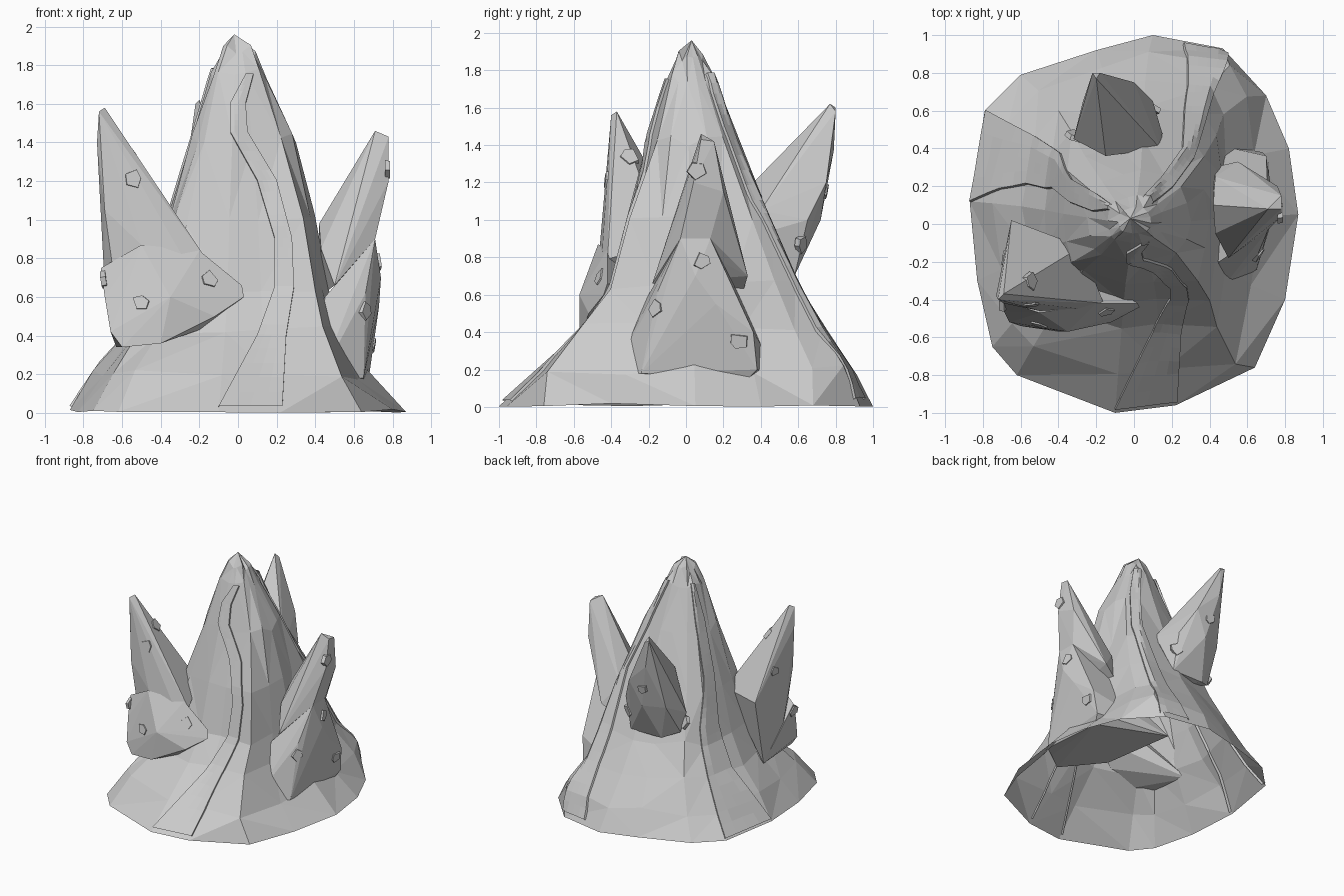
import bpy, bmesh, math, random
from mathutils import Vector
from mathutils.bvhtree import BVHTree

random.seed(4)
if "Cube" in bpy.data.objects:
    bpy.data.objects.remove(bpy.data.objects["Cube"])

# One stone colour for everything
stone = bpy.data.materials.new("stone_grey")
stone.use_nodes = True
colour = (0.6, 0.6, 0.6, 1)
stone.diffuse_color = colour
stone.node_tree.nodes["Principled BSDF"].inputs["Base Color"].default_value = colour


def finish(name, bm):
    """Turn a bmesh into a flat-shaded stone object and return its ray-cast tree."""
    bmesh.ops.recalc_face_normals(bm, faces=bm.faces)
    tree = BVHTree.FromBMesh(bm)
    mesh = bpy.data.meshes.new(name)
    bm.to_mesh(mesh)
    bm.free()
    mesh.materials.append(stone)
    bpy.context.collection.objects.link(bpy.data.objects.new(name, mesh))
    return tree


def bridge(bm, lower, upper, closed):
    """Skin two rows of vertices with quads."""
    count = len(lower)
    for i in range(count if closed else count - 1):
        j = (i + 1) % count
        bm.faces.new((lower[i], lower[j], upper[j], upper[i]))


# Mound: the rim outline is shrunk ring by ring up to the peak, open below
rim = [(.87, .05), (.82, .4), (.7, .68), (.47, .93), (.1, 1), (-.2, .92),
       (-.6, .79), (-.79, .6), (-.87, .12), (-.83, -.3), (-.75, -.65),
       (-.62, -.8), (-.1, -1), (.22, -.96), (.64, -.76), (.8, -.4)]
# Fuller corners at the back right and front right of the lower mound
corners = {2: (1.13, 1.12), 3: (1.4, 1), 14: (1.12, 1.25)}
# height, then reach to the +x, back, -x and front sides
levels = [(.02, .87, 1, .87, 1), (.2, .66, .89, .73, .79), (.42, .52, .76, .58, .56),
          (.65, .48, .62, .48, .42), (1, .4, .46, .38, .31), (1.42, .3, .28, .24, .2),
          (1.76, .15, .15, .14, .1), (1.88, .09, .09, .08, .05)]


def build_mound():
    bm = bmesh.new()
    previous = None
    for level, (z, right, back, left, front) in enumerate(levels):
        ring = []
        for i, (x, y) in enumerate(rim):
            scale = 1 if level == 0 else random.uniform(.98, 1.03)
            if 0 < level < 5:
                wide, deep = corners.get(i, (1, 1))
                x, y = x * wide, y * deep
            sx = right if x > 0 else left
            sy = back if y > 0 else front
            drop = random.uniform(-.02, 0) if level == 0 else random.uniform(-.03, .03)
            ring.append(bm.verts.new((x * sx / .87 * scale, y * sy * scale, z + drop)))
        if previous:
            bridge(bm, previous, ring, True)
        previous = ring
    peak = bm.verts.new((-.02, .03, 1.96))
    for i, vert in enumerate(previous):
        bm.faces.new((vert, previous[(i + 1) % len(previous)], peak))
    bmesh.ops.triangulate(bm, faces=bm.faces)
    return finish("mound", bm)


def build_rock(name, points):
    """Faceted rock wrapped tightly round a few corner points."""
    bm = bmesh.new()
    for point in points:
        bm.verts.new(point)
    result = bmesh.ops.convex_hull(bm, input=bm.verts)
    loose = {v for v in result["geom_interior"] if isinstance(v, bmesh.types.BMVert)}
    bmesh.ops.delete(bm, geom=list(loose), context="VERTS")
    return finish(name, bm)


def outward(azimuth):
    a = math.radians(azimuth)
    return Vector((math.cos(a), math.sin(a), 0))


def cast(tree, azimuth, side, z):
    """Hit a surface from outside, looking inward along an azimuth in degrees."""
    out = outward(azimuth)
    start = out * 3 + Vector((-out.y, out.x, 0)) * side + Vector((0, 0, z))
    hit, normal, _, _ = tree.ray_cast(start, -out)
    if hit is None:
        hit, normal, _, _ = tree.find_nearest(start - out * 2.3)
    if normal.dot(out) < 0:
        normal = -normal
    return hit, normal


def build_stream(name, tree, azimuth, stations):
    """Thin raised flow running down the mound between two edges."""
    bm = bmesh.new()
    lift = (outward(azimuth) + Vector((0, 0, .5))).normalized()
    previous = None
    steps = 5
    across = 4
    for k in range((len(stations) - 1) * steps + 1):
        i = min(k // steps, len(stations) - 2)
        t = k / steps - i
        z, a, b = (p + (q - p) * t for p, q in zip(stations[i], stations[i + 1]))
        hits = [cast(tree, azimuth, a + (b - a) * j / across, z)[0]
                for j in range(across + 1)]
        row = [bm.verts.new(hits[0] - lift * .02)]
        row += [bm.verts.new(hit + lift * .015) for hit in hits]
        row.append(bm.verts.new(hits[-1] - lift * .02))
        if previous:
            bridge(bm, previous, row, False)
        previous = row
    finish(name, bm)


def build_chip(name, tree, azimuth, side, z):
    """Small flat five-sided stone chip set into a spike."""
    hit, normal = cast(tree, azimuth, side, z)
    u = normal.orthogonal().normalized()
    v = normal.cross(u)
    bm = bmesh.new()
    low, high = [], []
    for i in range(5):
        angle = math.tau * i / 5 + random.uniform(-.3, .3)
        offset = (u * math.cos(angle) + v * math.sin(angle)) * random.uniform(.04, .06)
        low.append(bm.verts.new(hit + offset - normal * .02))
        high.append(bm.verts.new(hit + offset * .9 + normal * .008))
    bridge(bm, low, high, True)
    bm.faces.new(high)
    bm.faces.new(low)
    finish(name, bm)


mound = build_mound()

# Front spike with its ledge
front_spike = build_rock("front_spike", [
    (-.69, -.37, 1.58), (-.72, -.4, 1.56), (-.73, -.38, 1.4), (-.69, -.42, 1.05),
    (-.65, .02, .9), (-.16, -.42, .79), (-.28, -.12, .88), (-.5, -.46, .87),
    (-.28, -.45, .8), (-.6, -.4, .4), (-.63, -.12, .34), (-.69, -.3, .65)])
front_ledge = build_rock("front_ledge", [
    (-.71, -.4, .75), (-.69, -.46, .6), (-.5, -.47, .87), (-.2, -.42, .84),
    (.02, -.42, .66), (.03, -.44, .6), (-.12, -.52, .5), (-.66, -.52, .42),
    (-.6, -.54, .34), (-.4, -.57, .36), (-.2, -.5, .43), (-.35, -.57, .6),
    (-.63, -.12, .34), (-.25, -.25, .6)])

# Side spike with its foot, whose flat base runs on under the mound
side_spike = build_rock("side_spike", [
    (.71, .08, 1.46), (.78, .08, 1.43), (.78, .15, 1.42), (.78, .04, 1.2),
    (.76, .2, 1.15), (.71, -.03, .9), (.71, .13, .9), (.42, .1, .98),
    (.5, -.18, .66), (.62, .25, .95), (.42, .3, .6), (.55, .33, .7),
    (.43, -.05, .85), (.43, .25, .85)])
side_foot = build_rock("side_foot", [
    (.71, -.03, .9), (.71, .13, .9), (.74, .05, .7), (.73, .16, .55),
    (.66, -.15, .62), (.57, -.28, .17), (.65, -.24, .18), (.65, .32, .14),
    (.7, .36, .4), (.56, .39, .2), (.68, .38, .2), (.45, -.2, .6), (.45, .3, .4),
    (.42, -.4, .17), (.17, -.1, .17), (.08, .5, .17)])

# Back spike with a broad flat underside
back_spike = build_rock("back_spike", [
    (-.2, .77, 1.62), (-.22, .8, 1.6), (-.18, .8, 1.58), (-.18, .79, 1.37),
    (0, .75, 1.2), (.1, .65, 1), (.15, .48, .95), (-.32, .45, .9),
    (-.27, .65, 1), (-.1, .72, 1), (-.15, .36, 1.2), (.14, .4, 1.05),
    (-.3, .5, .75), (-.18, .58, .7), (.1, .58, .7), (-.05, .45, .68)])

# Streams: height, then the two edges measured sideways
build_stream("front_stream", mound, -90, [
    (1.75, .04, .08), (1.6, -.04, .04), (1.45, -.04, .05), (1.2, .1, .2),
    (.9, .19, .28), (.65, .19, .29), (.4, .1, .25), (.03, -.1, .23)])
build_stream("back_right_stream", mound, 60, [
    (1.78, -.03, .03), (1.5, -.08, 0), (1.1, -.1, -.02), (.75, -.06, .05),
    (.42, -.02, .12), (.04, .02, .25)])
build_stream("back_left_stream", mound, 150, [
    (1.78, -.03, 0), (1.5, -.04, .05), (1.1, -.04, .07), (.75, -.13, .05),
    (.42, -.14, .1), (.03, -.13, .33)])

# Stone chips
chips = [(front_spike, -90, -.54, 1.21), (front_spike, 0, -.3, 1.34),
         (front_spike, 150, .5, 1.1), (front_ledge, -90, -.5, .57),
         (front_ledge, -90, -.14, .69), (front_ledge, 180, .42, .68),
         (side_spike, 0, .06, 1.26), (side_foot, 0, .09, .78),
         (side_foot, 0, -.16, .53), (side_foot, 0, .28, .35),
         (back_spike, 0, .62, .87), (back_spike, 90, .12, 1.15),
         (back_spike, 130, .1, .8)]
for i, (tree, azimuth, side, z) in enumerate(chips):
    build_chip(f"stone_chip_{i + 1}", tree, azimuth, side, z)
